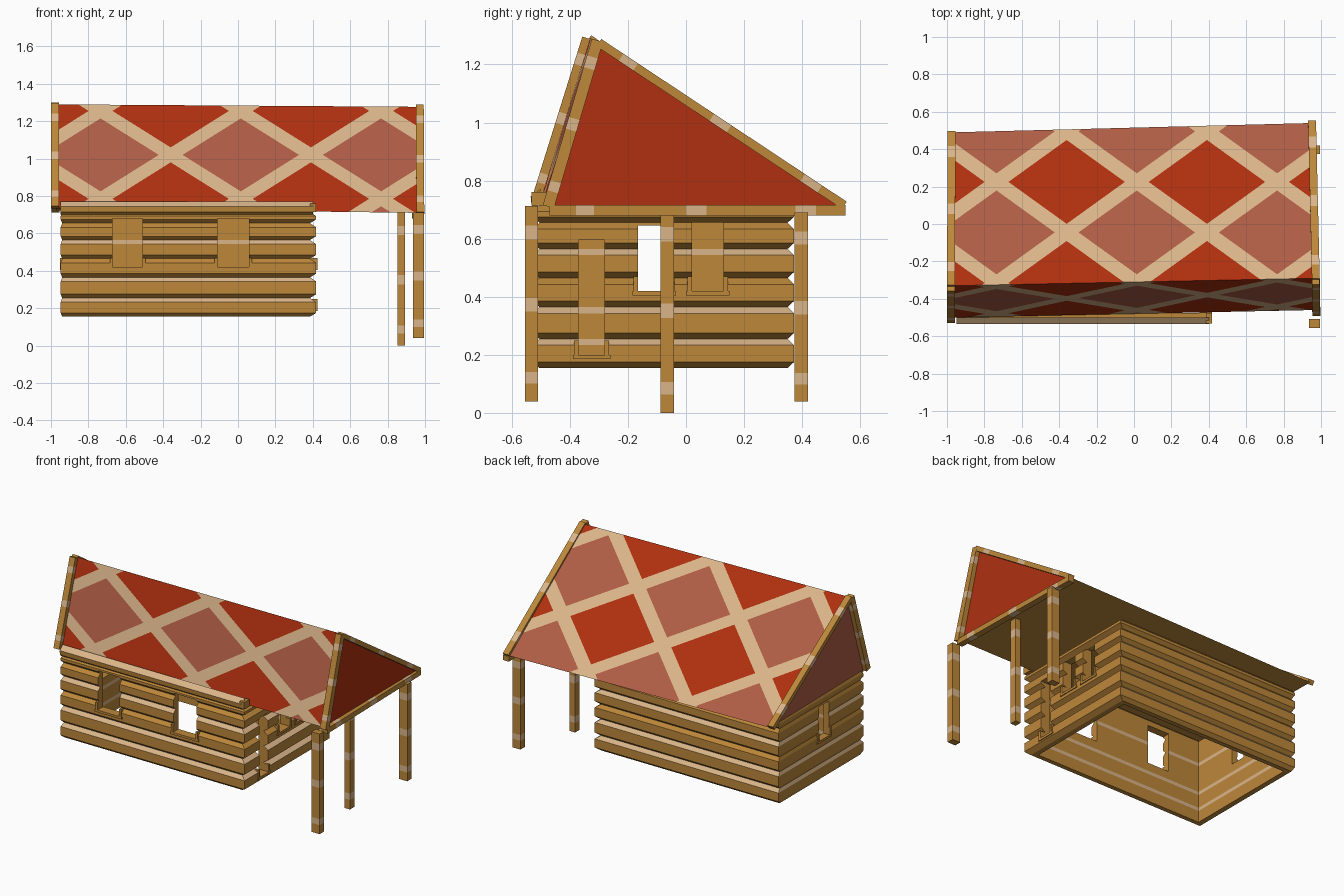
import bpy, bmesh
from mathutils import Vector

if "Cube" in bpy.data.objects:
    bpy.data.objects.remove(bpy.data.objects["Cube"])

def material(name, rgb):
    m = bpy.data.materials.new(name)
    m.diffuse_color = (*rgb, 1)
    m.use_nodes = True
    m.node_tree.nodes["Principled BSDF"].inputs["Base Color"].default_value = m.diffuse_color
    return m

WOOD = material("wood", (0.51, 0.245, 0.042))
TAN = material("pale_wood", (0.70, 0.46, 0.25))
RED = material("roof_red", (0.43, 0.03, 0.005))
PINK = material("roof_faded_red", (0.43, 0.11, 0.06))

def make(name, verts, faces, mats=(WOOD, TAN), rule=None):
    me = bpy.data.meshes.new(name)
    me.from_pydata([tuple(v) for v in verts], [], faces)
    for m in mats:
        me.materials.append(m)
    bm = bmesh.new()
    bm.from_mesh(me)
    bmesh.ops.recalc_face_normals(bm, faces=bm.faces[:])
    if rule:
        for f in bm.faces:
            f.material_index = rule(f.calc_center_median())
    bm.to_mesh(me)
    bm.free()
    ob = bpy.data.objects.new(name, me)
    bpy.context.collection.objects.link(ob)
    return ob

def stacked(rings):
    """Quads joining successive 4-point rings, with end caps."""
    verts = [p for r in rings for p in r]
    faces = [(0, 1, 2, 3), tuple(len(verts) - 4 + k for k in range(4))]
    for i in range(len(rings) - 1):
        for k in range(4):
            n = (k + 1) % 4
            faces.append((4*i + k, 4*i + n, 4*i + 4 + n, 4*i + 4 + k))
    return verts, faces

def beam(name, p0, p1, w, h, cuts=(0.09, 0.15, 0.46, 0.53, 0.83, 0.90)):
    """Square timber with pale patches along its length."""
    p0, p1 = Vector(p0), Vector(p1)
    d = (p1 - p0).normalized()
    a = Vector((1, 0, 0)) if abs(d.x) < 0.9 else Vector((0, 1, 0))
    b = d.cross(a).normalized()
    ts = [0, *cuts, 1]
    rings = [[p0.lerp(p1, t) + a*sx*w/2 + b*sy*h/2
              for sx, sy in ((-1, -1), (1, -1), (1, 1), (-1, 1))] for t in ts]
    L = (p1 - p0).length

    def rule(c):
        t = (c - p0).dot(d) / L
        return int(any(cuts[i] < t < cuts[i+1] for i in range(0, len(cuts), 2)))
    return make(name, *stacked(rings), rule=rule)

def box(name, x0, x1, y0, y1, z0, z1):
    r = [[(x0, y0, z), (x1, y0, z), (x1, y1, z), (x0, y1, z)] for z in (z0, z1)]
    return make(name, *stacked(r))

# Log walls: an open ring whose outer skin bulges once per log
bounds = [0.155, 0.255, 0.365, 0.465, 0.565, 0.655, 0.715]
levels = []
for a, b in zip(bounds, bounds[1:]):
    levels += [(a, 0), (a + 0.02, 1), (b - 0.022, 1)]
levels.append((bounds[-1], 0))
outer, inner = [], []
for z, d in levels:
    xl, xr = -0.94 - 0.008*d, 0.385 + 0.033*d
    yf, yb = -0.505 - 0.022*d, 0.35 + 0.022*d
    outer += [(xl, yf, z), (xr, yf, z), (xr, yb, z), (xl, yb, z)]
    inner += [(-0.905, -0.475, z), (0.35, -0.475, z), (0.35, 0.32, z), (-0.905, 0.32, z)]
N = len(outer)
faces = []
for k in range(4):
    n = (k + 1) % 4
    for i in range(0, N - 4, 4):
        for o in (0, N):
            faces.append((o+i+k, o+i+n, o+i+4+n, o+i+4+k))
    for i in (0, N - 4):
        faces.append((i+k, i+n, N+i+n, N+i+k))

def wall_rule(c):
    return int(any(b - 0.022 < c.z < b for b in (bounds[1], bounds[2], bounds[4])))

walls = make("log_walls", outer + inner, faces, rule=wall_rule)

# Openings: (wall, low, high, bottom, top)
openings = [("front", -0.67, -0.51, 0.42, 0.68), ("front", -0.11, 0.06, 0.42, 0.68),
            ("right", 0.02, 0.13, 0.42, 0.655), ("right", -0.165, -0.055, 0.42, 0.645),
            ("right", -0.37, -0.28, 0.20, 0.595), ("left", -0.165, -0.055, 0.42, 0.645)]
across = {"front": (-0.545, -0.46), "right": (0.34, 0.43), "left": (-0.96, -0.89)}
for i, (side, a, b, z0, z1) in enumerate(openings):
    p, q = across[side]
    if side == "front":
        cut = box("opening_cutter", a, b, p - 0.1, q + 0.1, z0, z1)
    else:
        cut = box("opening_cutter", p - 0.1, q + 0.1, a, b, z0, z1)
    mod = walls.modifiers.new("opening", 'BOOLEAN')
    mod.operation, mod.solver, mod.object = 'DIFFERENCE', 'EXACT', cut
    bpy.context.view_layer.objects.active = walls
    bpy.ops.object.modifier_apply(modifier=mod.name)
    bpy.data.objects.remove(cut)
    # projecting sill below, slim jambs at the lower corners
    s = f"{side}_sill_{i+1}"
    for n, (u0, u1, v0, v1) in enumerate([(a - 0.02, b + 0.02, z0 - 0.015, z0),
                                          (a - 0.015, a, z0, z0 + 0.05),
                                          (b, b + 0.015, z0, z0 + 0.05)]):
        name = s if n == 0 else f"{side}_jamb_{i+1}_{n}"
        if side == "front":
            box(name, u0, u1, -0.534, -0.48, v0, v1)
        elif side == "right":
            box(name, 0.36, 0.424, u0, u1, v0, v1)
        else:
            box(name, -0.953, -0.91, u0, u1, v0, v1)

# Top log on the front wall, standing outside the eave
prof = [(0.70, -0.515), (0.715, -0.532), (0.745, -0.535), (0.77, -0.515)]
rings = [[(x, y, z) for z, y in prof[:3]] + [(x, -0.50, 0.772)] for x in (-0.95, 0.40)]
make("front_top_log", *stacked(rings), rule=lambda c: int(c.z > 0.75))
box("front_top_log_end", 0.385, 0.418, -0.532, -0.475, 0.715, 0.76)

# Roof prism; slopes are cut into a diamond lattice
V = [(-0.97, -0.50, 0.735), (-0.97, -0.33, 1.29), (-0.97, 0.49, 0.722),
     (0.96, -0.46, 0.71), (0.965, -0.29, 1.277), (0.955, 0.54, 0.715)]
roof = make("roof", V, [(0, 3, 4, 1), (1, 4, 5, 2), (3, 5, 4), (0, 1, 2), (0, 2, 5, 3)],
            (RED, PINK, TAN, WOOD))
X0, PX, INSET = 0.015, 0.375, 0.83
slope_uv = {1: (2, 1.02, 0.235), 2: (1, -0.045, 0.27)}  # axis, centre, half period
bm = bmesh.new()
bm.from_mesh(roof.data)
bm.faces.ensure_lookup_table()
for i, f in enumerate(bm.faces):
    f.material_index = i + 1
for tag, (ax, c0, h) in slope_uv.items():
    for s in (1, -1):
        for k in range(-7, 9, 2):
            for c in (k - 1 + INSET, k + 1 - INSET):
                no = Vector((1/PX, 0, 0))
                no[ax] = s/h
                co = Vector((X0 + c*PX, 0, 0))
                co[ax] = c0
                fs = [f for f in bm.faces if f.material_index == tag]
                geom = list({e for f in fs for e in f.edges}) + \
                    list({v for f in fs for v in f.verts}) + fs
                bmesh.ops.bisect_plane(bm, geom=geom, dist=1e-5, plane_co=co, plane_no=no)
for f in bm.faces:
    tag = f.material_index
    if tag in slope_uv:
        ax, c0, h = slope_uv[tag]
        c = f.calc_center_median()
        u, v = (c.x - X0)/PX, (c[ax] - c0)/h
        P, Q = 2*round((u + v)/2), 2*round((u - v)/2)
        if max(abs(u + v - P), abs(u - v - Q)) > INSET:
            f.material_index = 2
        else:
            f.material_index = 0 if ((P - Q)//2) % 2 else 1
    else:
        f.material_index = {3: 0, 4: 1, 5: 3}[tag]   # right gable, left gable, underside
bm.to_mesh(roof.data)
bm.free()

# Rake boards on both gables and the tie beam on the porch gable
beam("right_front_rake", (0.975, -0.474, 0.71), (0.972, -0.305, 1.283), 0.042, 0.04)
beam("right_back_rake", (0.972, -0.30, 1.275), (0.952, 0.545, 0.715), 0.042, 0.03)
beam("left_front_rake", (-0.979, -0.51, 0.74), (-0.979, -0.338, 1.29), 0.042, 0.04)
beam("left_back_rake", (-0.979, -0.335, 1.288), (-0.975, 0.49, 0.725), 0.042, 0.03)
beam("porch_tie_beam", (0.972, -0.47, 0.698), (0.952, 0.55, 0.698), 0.042, 0.035)

# Porch posts
beam("front_porch_post", (0.965, -0.532, 0.04), (0.965, -0.532, 0.712), 0.06, 0.046)
beam("back_porch_post", (0.965, 0.397, 0.04), (0.965, 0.397, 0.69), 0.06, 0.046)
beam("middle_porch_post", (0.873, -0.065, 0.0), (0.873, -0.065, 0.712), 0.04, 0.046)
